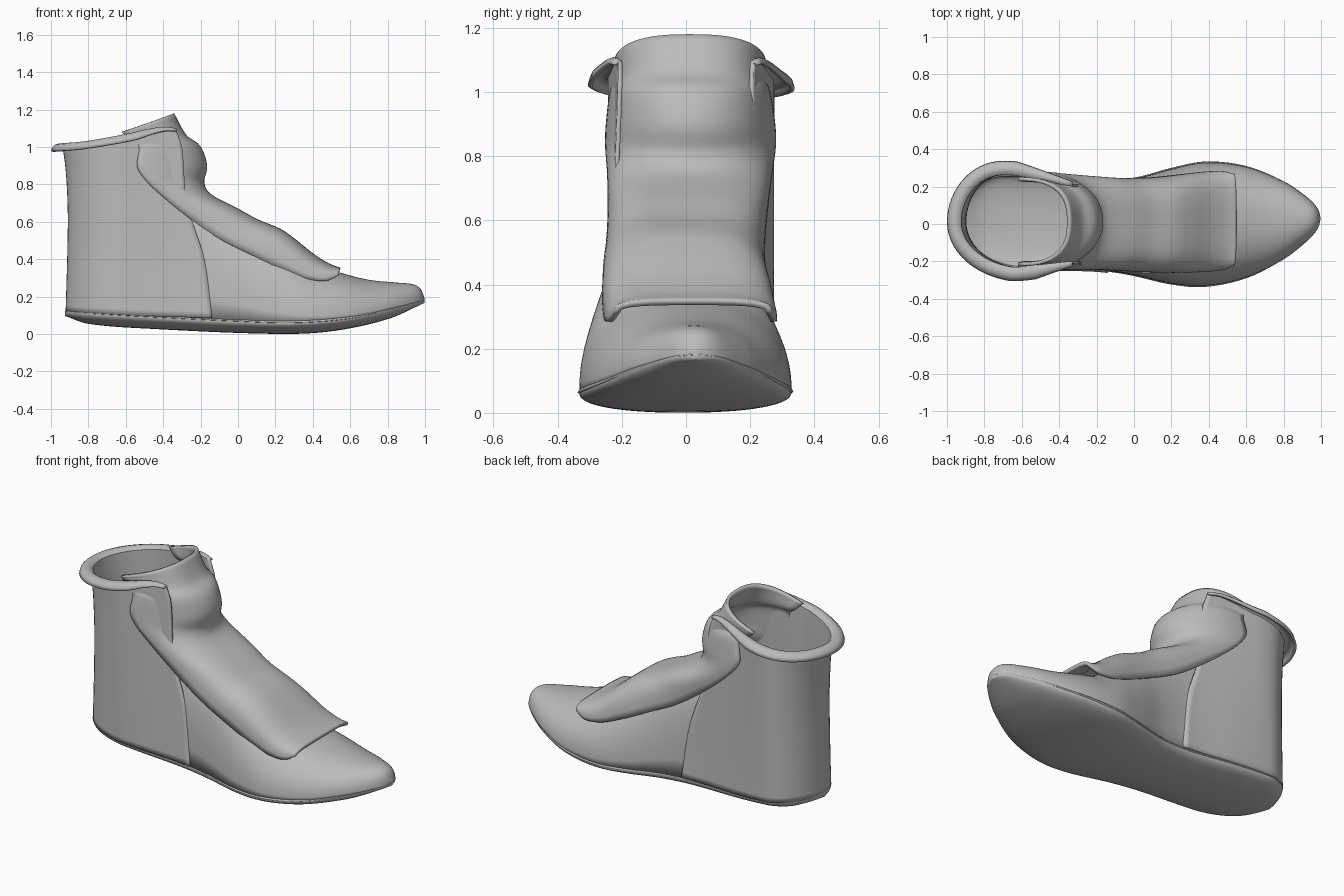
import bpy
import bmesh
from math import sin, cos, pi, sqrt, copysign

cube = bpy.data.objects.get("Cube")
if cube:
    bpy.data.objects.remove(cube, do_unlink=True)

grey = bpy.data.materials.new("plain grey")
grey.use_nodes = True
grey.diffuse_color = (0.5, 0.5, 0.5, 1)
grey.node_tree.nodes["Principled BSDF"].inputs["Base Color"].default_value = (0.5, 0.5, 0.5, 1)


def curve(x, pts):
    """Smooth interpolation through (position, value) pairs."""
    if x <= pts[0][0]:
        return pts[0][1]
    if x >= pts[-1][0]:
        return pts[-1][1]
    i = max(k for k in range(len(pts) - 1) if pts[k][0] <= x)

    def slope(k):
        a, b = pts[max(k - 1, 0)], pts[min(k + 1, len(pts) - 1)]
        return (b[1] - a[1]) / (b[0] - a[0])
    (xa, ya), (xb, yb) = pts[i], pts[i + 1]
    h = xb - xa
    t = (x - xa) / h
    return (ya * (1 + 2 * t) * (1 - t) ** 2 + yb * t * t * (3 - 2 * t)
            + h * slope(i) * t * (1 - t) ** 2 + h * slope(i + 1) * t * t * (t - 1))


def power(v, k):
    return copysign(abs(v) ** k, v)


def sheet(name, rows, thickness):
    """Skin a grid of points and give it some thickness."""
    n = len(rows[0])
    faces = [(r * n + c, r * n + c + 1, (r + 1) * n + c + 1, (r + 1) * n + c)
             for r in range(len(rows) - 1) for c in range(n - 1)]
    mesh = bpy.data.meshes.new(name)
    mesh.from_pydata([p for row in rows for p in row], [], faces)
    bm = bmesh.new()
    bm.from_mesh(mesh)
    bmesh.ops.remove_doubles(bm, verts=bm.verts, dist=0.0005)
    bmesh.ops.recalc_face_normals(bm, faces=bm.faces)
    bm.to_mesh(mesh)
    bm.free()
    mesh.materials.append(grey)
    obj = bpy.data.objects.new(name, mesh)
    bpy.context.collection.objects.link(obj)
    solid = obj.modifiers.new("thickness", "SOLIDIFY")
    solid.thickness = thickness
    solid.offset = 0
    bpy.ops.object.select_all(action="DESELECT")
    obj.select_set(True)
    bpy.context.view_layer.objects.active = obj
    bpy.ops.object.shade_smooth_by_angle(angle=0.7)


# Footprint and side profiles, all along x
HEEL, TOE = -0.92, 0.993
WIDTH = [(-0.92, 0.245), (-0.5, 0.245), (-0.2, 0.234), (0, 0.254), (0.2, 0.302), (0.38, 0.325),
         (0.6, 0.29), (0.8, 0.2), (0.9, 0.13), (0.96, 0.075), (0.985, 0.035), (TOE, 0)]
BASE = [(-0.92, 0.12), (-0.5, 0.095), (0, 0.07), (0.3, 0.062), (0.6, 0.085), (0.85, 0.14), (TOE, 0.18)]
BOTTOM = [(-0.92, 0.1), (-0.8, 0.06), (-0.5, 0.035), (0.2, 0.006), (0.5, 0.02), (0.8, 0.085), (TOE, 0.17)]
INSTEP = [(-0.3, 0.72), (-0.2, 0.69), (0, 0.61), (0.2, 0.5), (0.4, 0.37), (0.54, 0.325),
          (0.7, 0.285), (0.85, 0.27), (0.94, 0.26), (0.975, 0.235), (TOE, 0.19)]
CENTRE = [(-1, 0.01), (-0.6, 0.012), (0, -0.015), (0.2, -0.012), (0.4, 0), (0.7, 0.015), (TOE, 0.03)]
ROUND = [(-0.3, 0.62), (0, 0.7), (0.2, 0.82), (0.5, 0.9), (TOE, 0.92)]


def arc_start(side):
    """Where the heel curve begins: further back on the left side."""
    return -0.7 if side > 0 else -0.58


def foot_width(x, side):
    arc = arc_start(side)
    back = min(max((arc - x) / (arc - HEEL), 0), 1)
    return curve(x, WIDTH) * sqrt(1 - back * back)


def stations(start, end, n):
    """Positions bunched towards both ends."""
    return [start + (end - start) * (1 - cos(pi * i / n)) / 2 for i in range(n + 1)]


def arch(x, low, high, k, n=40):
    """Half superellipse across the foot from one edge to the other."""
    angles = [pi * i / n for i in range(n + 1)]
    return [(x, curve(x, CENTRE) + foot_width(x, cos(a)) * power(cos(a), k),
             low + (high - low) * abs(sin(a)) ** k) for a in angles]


# Sole: shallow dish with a thin welt around the foot
sole = []
for x in stations(HEEL, TOE, 70):
    edge = curve(x, BASE)
    welt = [(x, curve(x, CENTRE) + side * foot_width(x, side) * 1.025, edge + 0.004)
            for side in (1, -1)]
    sole.append(welt[:1] + arch(x, edge, curve(x, BOTTOM), 0.88) + welt[1:])
sheet("sole", sole, 0.01)

# Vamp: front of the foot from ankle to toe
vamp = [arch(x, curve(x, BASE), curve(x, INSTEP), curve(x, ROUND))
        for x in stations(-0.28, TOE, 60)]
sheet("vamp", vamp, 0.01)

# Quarter: wall wrapped round the heel, ending in a rolled collar
BACK = [(0.1, -0.915), (0.6, -0.903), (0.85, -0.912), (1, -0.93)]
FRONT = [(0.1, -0.14), (0.4, -0.18), (0.62, -0.25), (0.75, -0.28), (1, -0.3), (1.09, -0.33)]
COLLAR = [(-0.93, 1.0), (-0.8, 1.012), (-0.6, 1.05), (-0.4, 1.095), (-0.3, 1.085)]
LIP = [(0.012, 0.01), (0.028, 0.012), (0.046, 0.006), (0.058, -0.006), (0.063, -0.024)]
SIDE = 30


def wall_point(s, level):
    """Point on the wall: s runs -1 (front edge) to 0 (heel) to 1 (front edge)."""
    u, arc = abs(s), arc_start(s)
    if u < 0.5:
        top_x = arc - (0.93 + arc) * cos(pi * u)
    else:
        top_x = arc - (0.33 + arc) * (2 * u - 1)
    z = (1 - level) * curve(top_x, BASE) + level * curve(top_x, COLLAR)
    back, front = curve(z, BACK), curve(z, FRONT)
    if u < 0.5:
        x = arc - (arc - back) * cos(pi * u)
        bend = sin(pi * u)
    else:
        x = arc + (front - arc) * (2 * u - 1)
        bend = 1
    t = (z - 0.1) / 0.95
    upper = 0.255 - 0.15 * max(x + 0.65, 0)
    lower = curve(x, WIDTH) + 0.008
    width = (1 - t) * lower + t * upper
    return x, copysign(width * bend, s), z


wall = []
params = [i / SIDE for i in range(-SIDE, SIDE + 1)]
for j in range(31):
    wall.append([(x, y + curve(x, CENTRE), z)
                 for x, y, z in (wall_point(s, j / 30) for s in params)])
for out, up in LIP:
    row = []
    for s in params:
        x, y, z = wall_point(s, 1)
        u = abs(s)
        size = 1 if u < 0.6 else 1 - 0.75 * (u - 0.6) / 0.4
        nx = -cos(pi * u) if u < 0.5 else 0
        ny = copysign(sin(pi * u) if u < 0.5 else 1, s)
        row.append((x + nx * out * size, y + ny * out * size + curve(x, CENTRE), z + up * size))
    wall.append(row)
sheet("quarter_and_collar", wall, 0.014)

# Tongue: ridge line, matching side edge, half width and roundness, top to toe
RIDGE_X = [-0.35, -0.285, -0.21, -0.175, -0.19, -0.15, 0, 0.1, 0.22, 0.3, 0.4, 0.48, 0.545]
RIDGE_Z = [1.175, 1.06, 1.0, 0.9, 0.81, 0.74, 0.66, 0.605, 0.555, 0.5, 0.42, 0.37, 0.345]
EDGE_X = [-0.62, -0.58, -0.53, -0.54, -0.5, -0.42, -0.28, -0.1, 0.1, 0.25, 0.37, 0.47, 0.535]
EDGE_Z = [1.08, 1.04, 1.0, 0.9, 0.83, 0.75, 0.635, 0.51, 0.41, 0.34, 0.295, 0.285, 0.315]
HALF = [0.228, 0.222, 0.24, 0.254, 0.256, 0.248, 0.24, 0.238, 0.245, 0.254, 0.258, 0.255, 0.235]
CURL = [0.78, 0.78, 0.92, 0.95, 0.92, 0.75, 0.62, 0.6, 0.6, 0.6, 0.62, 0.62, 0.6]

tongue = []
STEPS = 6 * (len(HALF) - 1)
for i in range(STEPS + 1):
    rx, rz, ex, ez, half, k = (curve(i / 6, list(enumerate(table)))
                               for table in (RIDGE_X, RIDGE_Z, EDGE_X, EDGE_Z, HALF, CURL))
    mid = curve(ex, CENTRE) + 0.016 * i / STEPS
    row = []
    for j in range(41):
        a = pi * (j / 40 - 0.5)
        f = abs(cos(a)) ** k
        row.append((ex + (rx - ex) * f, mid + half * power(sin(a), k), ez + (rz - ez) * f))
    tongue.append(row)
sheet("tongue", tongue, 0.02)
